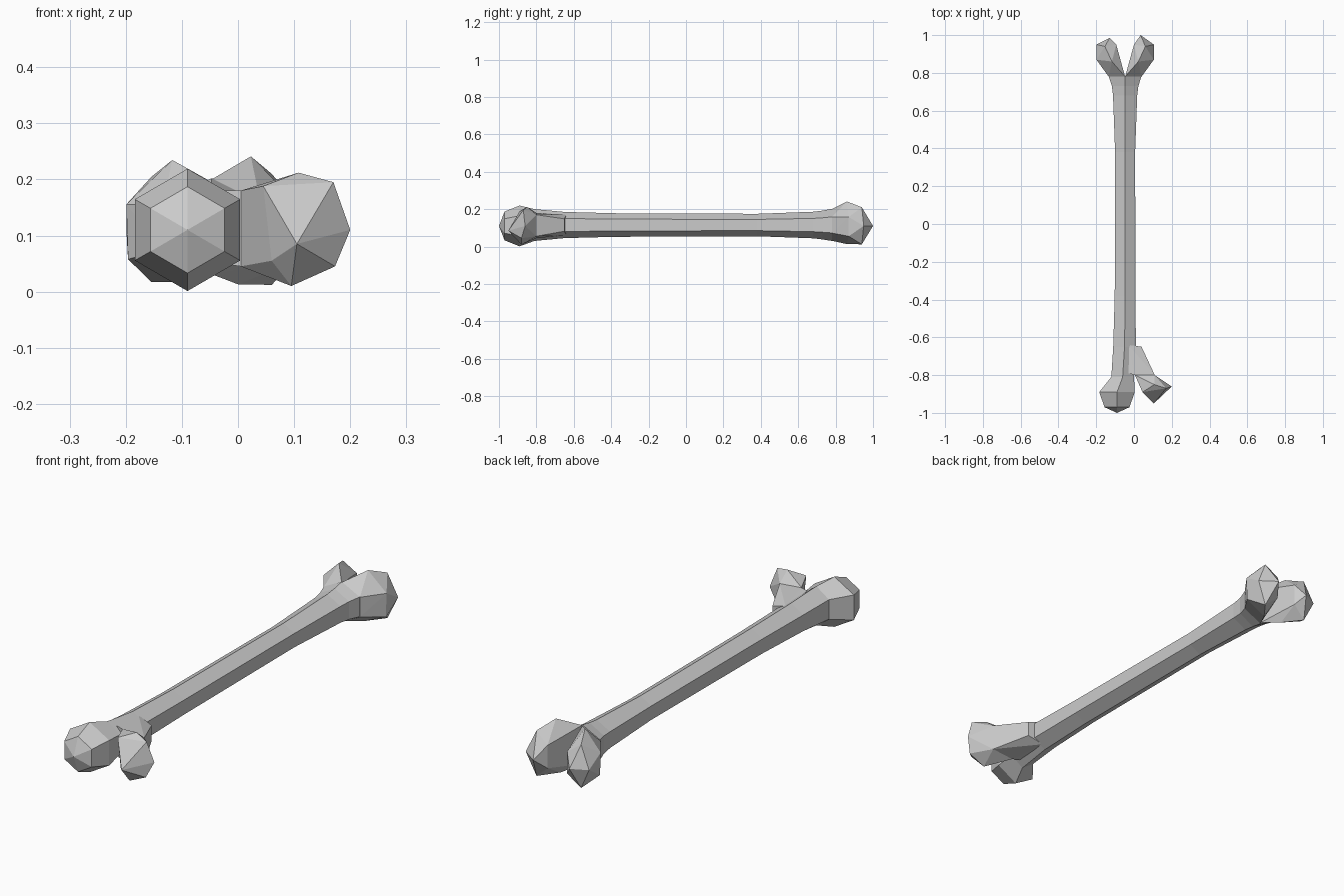
import bpy, bmesh

AXIS_X = -0.047  # centre line of the shaft


def finish(name, bm):
    bmesh.ops.recalc_face_normals(bm, faces=bm.faces)
    mesh = bpy.data.meshes.new(name)
    bm.to_mesh(mesh)
    bm.free()
    obj = bpy.data.objects.new(name, mesh)
    bpy.context.collection.objects.link(obj)
    return obj


def hex_loft(name, rings, tip):
    """Six-sided rings (cx, y, cz, half width, half height) bridged along y, closed to a tip."""
    bm = bmesh.new()
    shape = [(0, 1), (1, .5), (1, -.5), (0, -1), (-1, -.5), (-1, .5)]
    loops = [[bm.verts.new((cx + w * a, y, cz + h * b)) for a, b in shape]
             for cx, y, cz, w, h in rings]
    for r0, r1 in zip(loops, loops[1:]):
        for i in range(6):
            j = (i + 1) % 6
            bm.faces.new((r0[i], r0[j], r1[j], r1[i]))
    apex = bm.verts.new(tip)
    for i in range(6):
        bm.faces.new((loops[0][i], loops[0][(i + 1) % 6], apex))
    bm.faces.new(loops[-1])
    return finish(name, bm)


def hull(name, points):
    bm = bmesh.new()
    for p in points:
        bm.verts.new(p)
    res = bmesh.ops.convex_hull(bm, input=bm.verts)
    junk = [g for g in res["geom_interior"] if isinstance(g, bmesh.types.BMVert)]
    bmesh.ops.delete(bm, geom=junk, context='VERTS')
    return finish(name, bm)


# Shaft with the rounded ball head at the front
hex_loft("shaft_and_head", [
    (-0.090, -0.97, 0.110, 0.066, 0.077),
    (-0.090, -0.89, 0.110, 0.094, 0.109),
    (-0.060, -0.81, 0.115, 0.060, 0.085),
    (-0.050, -0.65, 0.115, 0.060, 0.070),
    (AXIS_X, -0.38, 0.115, 0.055, 0.063),
    (AXIS_X, 0.38, 0.115, 0.053, 0.060),
    (AXIS_X, 0.68, 0.115, 0.064, 0.071),
    (AXIS_X, 0.73, 0.115, 0.070, 0.077),
    (AXIS_X, 0.78, 0.116, 0.086, 0.086),
], (-0.09, -1.0, 0.11))

# Side knob at the front: neck growing out of the shaft, then the faceted lump
neck_end = [(0.11, -0.80, 0.17), (0.11, -0.80, 0.055), (0.005, -0.80, 0.18),
            (0.005, -0.80, 0.045)]
hull("side_knob_neck", neck_end + [
    (0.040, -0.65, 0.148), (0.040, -0.65, 0.082), (-0.03, -0.64, 0.17),
    (-0.03, -0.64, 0.06), (-0.03, -0.79, 0.18), (-0.03, -0.79, 0.05)])
hull("side_knob", neck_end + [
    (0.108, -0.85, 0.212), (0.170, -0.87, 0.195), (0.200, -0.86, 0.110),
    (0.173, -0.88, 0.045), (0.095, -0.88, 0.010), (0.060, -0.89, 0.055),
    (0.045, -0.89, 0.188), (0.105, -0.95, 0.085)])

# Pair of knuckles at the back, mirrored about the shaft axis
knuckle = [
    (AXIS_X, 0.78, 0.200), (0.040, 0.78, 0.158), (0.040, 0.78, 0.072), (AXIS_X, 0.78, 0.031),
    (0.023, 0.86, 0.241), (0.000, 0.86, 0.013), (0.105, 0.87, 0.158), (0.102, 0.87, 0.055),
    (0.000, 0.95, 0.165), (0.000, 0.95, 0.065), (0.060, 0.94, 0.210), (0.060, 0.94, 0.012),
    (0.105, 0.95, 0.110), (0.035, 1.00, 0.110)]
hull("right_knuckle", knuckle)
hull("left_knuckle", [(2 * AXIS_X - x, min(y, 0.985), 0.11 + (z - 0.11) * 0.95)
                      for x, y, z in knuckle])
